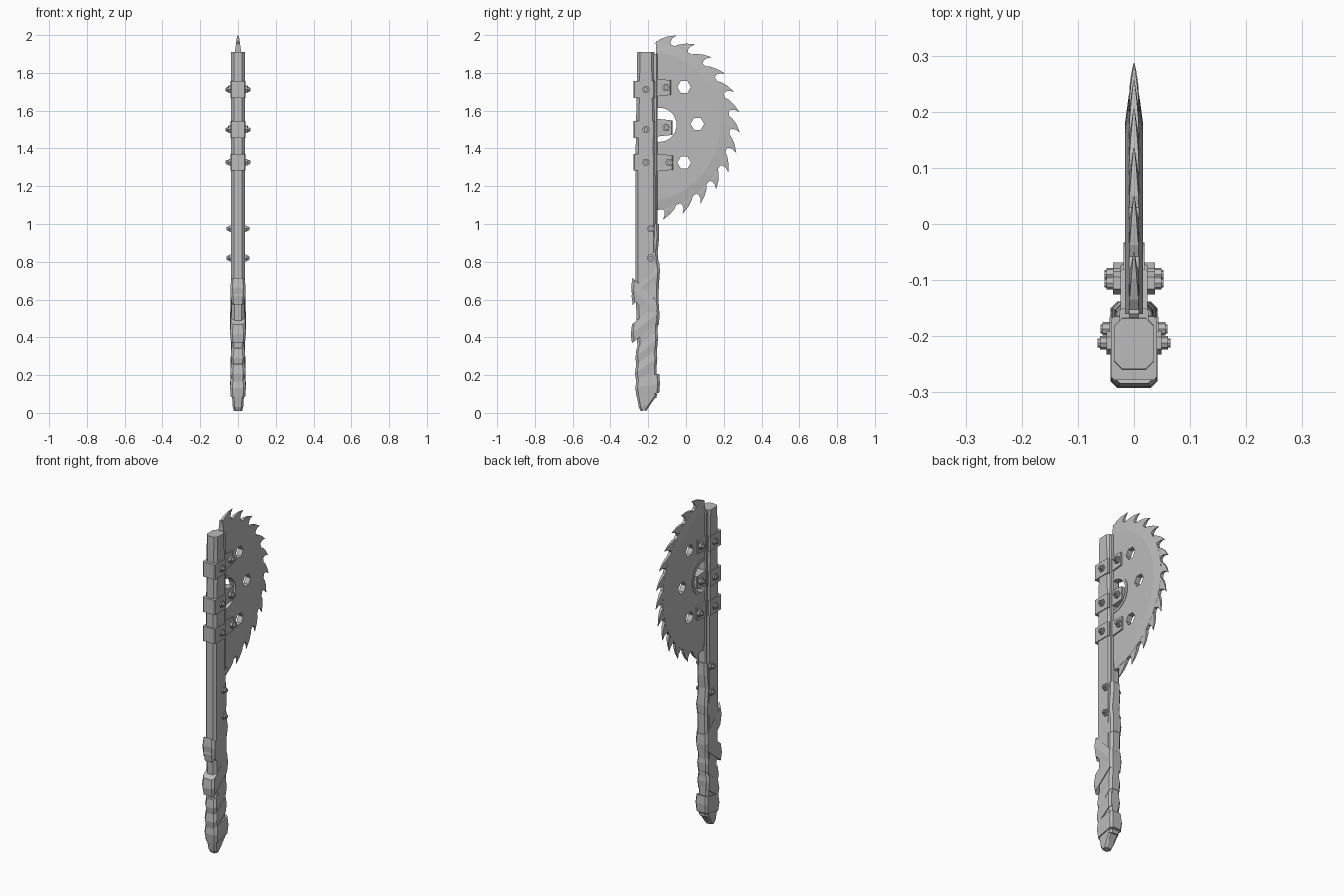
import bpy, bmesh
from math import sin, cos, acos, radians, pi
from mathutils import Matrix, Vector

cube = bpy.data.objects.get("Cube")
if cube:
    bpy.data.objects.remove(cube)

steel = bpy.data.materials.new("plain_grey")
steel.diffuse_color = (0.5, 0.5, 0.5, 1)
steel.use_nodes = True
steel.node_tree.nodes["Principled BSDF"].inputs["Base Color"].default_value = (0.5, 0.5, 0.5, 1)


def finish(name, bm):
    bmesh.ops.recalc_face_normals(bm, faces=bm.faces)
    mesh = bpy.data.meshes.new(name)
    bm.to_mesh(mesh)
    bm.free()
    mesh.materials.append(steel)
    ob = bpy.data.objects.new(name, mesh)
    bpy.context.collection.objects.link(ob)
    return ob


def loft(name, sections, c=0.015):
    """Chamfered shaft through sections (z, front y, back y, half width, slope)."""
    bm = bmesh.new()
    rings = []
    for z, y0, y1, w, slope in sections:
        mid = (y0 + y1) / 2
        pts = [(-w + c, y0), (w - c, y0), (w, y0 + c), (w, y1 - c),
               (w - c, y1), (-w + c, y1), (-w, y1 - c), (-w, y0 + c)]
        rings.append([bm.verts.new((x, y, z + slope * (y - mid))) for x, y in pts])
    for a, b in zip(rings, rings[1:]):
        for i in range(8):
            j = (i + 1) % 8
            bm.faces.new((a[i], a[j], b[j], b[i]))
    bm.faces.new(rings[0])
    bm.faces.new(rings[-1])
    return finish(name, bm)


def add_cylinder(bm, y, z, r, half, sides):
    turn = Matrix.Translation((0, y, z)) @ Matrix.Rotation(pi / 2, 4, 'Y')
    bmesh.ops.create_cone(bm, cap_ends=True, segments=sides, radius1=r, radius2=r,
                          depth=2 * half, matrix=turn)


def cylinder(name, y, z, r, half, sides):
    bm = bmesh.new()
    add_cylinder(bm, y, z, r, half, sides)
    return finish(name, bm)


def bolt(name, y, z, half):
    bm = bmesh.new()
    add_cylinder(bm, y, z, 0.021, half - 0.016, 6)
    add_cylinder(bm, y, z, 0.012, half - 0.004, 8)
    add_cylinder(bm, y, z, 0.008, half, 8)
    finish(name, bm)


def cut(ob, cutters):
    for c in cutters:
        m = ob.modifiers.new("cut", 'BOOLEAN')
        m.object = c
        m.operation = 'DIFFERENCE'
        m.solver = 'EXACT'
        c.hide_render = True
    bpy.context.view_layer.update()
    deps = bpy.context.evaluated_depsgraph_get()
    mesh = bpy.data.meshes.new_from_object(ob.evaluated_get(deps))
    ob.modifiers.clear()
    ob.data = mesh
    for c in cutters:
        bpy.data.objects.remove(c)


# Saw blade: flat core, thinning rim, straight cut along the pole
CY, CZ, EDGE = -0.22, 1.52, 0.06


def polar(r, a):
    return CY + r * cos(a), CZ + r * sin(a)


def arc(bm, r, x, n=40):
    lim = acos(EDGE / r)
    return [bm.verts.new((x, *polar(r, -lim + 2 * lim * i / n))) for i in range(n + 1)]


bm = bmesh.new()
inner = [arc(bm, 0.40, s * 0.016) for s in (1, -1)]
outer = [arc(bm, 0.452, s * 0.009) for s in (1, -1)]
for core, rim in zip(inner, outer):
    bm.faces.new(core)
    for i in range(len(core) - 1):
        bm.faces.new((core[i], core[i + 1], rim[i + 1], rim[i]))
for i in range(len(outer[0]) - 1):
    bm.faces.new((outer[0][i], outer[0][i + 1], outer[1][i + 1], outer[1][i]))
bm.faces.new((inner[0][0], inner[1][0], inner[1][-1], inner[0][-1]))
for k in (0, -1):
    bm.faces.new((inner[0][k], outer[0][k], outer[1][k], inner[1][k]))
blade = finish("saw_blade", bm)
holes = [(-0.01, 1.725), (0.06, 1.53), (-0.01, 1.325)]
cutters = [cylinder("hole_cutter", y, z, 0.036, 0.1, 6) for y, z in holes]
cutters.append(cylinder("arbor_cutter", -0.14, 1.525, 0.095, 0.1, 32))
cut(blade, cutters)

# Hooked teeth, each tapering to a sharp tip: (angle from tip, radius, half thickness)
TOOTH = [(12.5, 0.440, 0.009), (9, 0.467, 0.008), (5, 0.488, 0.005), (0, 0.508, 0.001),
         (1.8, 0.485, 0.005), (2.2, 0.465, 0.008), (0.8, 0.440, 0.009)]
bm = bmesh.new()
for k in range(13):
    tip = radians(70.5 - 12.46 * k)
    sides = []
    for s in (1, -1):
        sides.append([bm.verts.new((s * w, *polar(r, tip + radians(a)))) for a, r, w in TOOTH])
    for v in sides:
        for i, j in ((0, 6), (1, 5), (2, 4)):
            if i < 2:
                bm.faces.new((v[i], v[i + 1], v[j - 1], v[j]))
            else:
                bm.faces.new((v[2], v[3], v[4]))
    for i in range(7):
        j = (i + 1) % 7
        bm.faces.new((sides[0][i], sides[0][j], sides[1][j], sides[1][i]))
finish("saw_teeth", bm)

# Collar round the centre hole
collar = cylinder("centre_collar", -0.14, 1.525, 0.107, 0.019, 32)
cut(collar, [cylinder("collar_cutter", -0.14, 1.525, 0.09, 0.1, 32)])

# Pole with its rear strip
loft("pole", [(0.10, -0.25, -0.16, 0.03, 0), (0.7, -0.268, -0.155, 0.036, 0),
              (1.3, -0.268, -0.158, 0.036, 0), (1.91, -0.258, -0.168, 0.036, 0)])
loft("rear_strip", [(0.95, -0.18, -0.15, 0.026, 0), (1.9, -0.18, -0.15, 0.026, 0)], 0.006)

# Worn grip and pointed pommel
loft("grip", [(0.08, -0.255, -0.155, 0.03, 0), (0.3, -0.255, -0.155, 0.032, 0),
              (0.5, -0.258, -0.148, 0.033, 0), (0.75, -0.255, -0.142, 0.034, 0),
              (0.85, -0.25, -0.15, 0.035, 0), (0.93, -0.25, -0.142, 0.033, 0),
              (1.0, -0.24, -0.144, 0.03, 0)], 0.012)
loft("pommel", [(0.012, -0.24, -0.208, 0.022, 0.1), (0.04, -0.25, -0.185, 0.028, 0.3),
                (0.10, -0.262, -0.15, 0.032, 0)], 0.01)

# Slanted wrappings: (centre z, height, front y, back y, half width, slope)
WRAPS = [(0.685, 0.10, -0.288, -0.138, 0.038, 0.9), (0.59, 0.11, -0.29, -0.14, 0.041, -1.0),
         (0.475, 0.10, -0.292, -0.142, 0.042, 0.8), (0.345, 0.09, -0.268, -0.148, 0.038, 0.9),
         (0.25, 0.09, -0.27, -0.152, 0.04, 0.7), (0.145, 0.10, -0.268, -0.138, 0.042, 0.2)]
for i, (z, h, y0, y1, w, s) in enumerate(WRAPS):
    loft(f"wrap_{i + 1}", [(z - h / 2, y0 + 0.006, y1 - 0.004, w - 0.004, s), (z, y0, y1, w, s),
                           (z + h / 2, y0 + 0.006, y1 - 0.004, w - 0.004, s)], 0.012)

# Clamps: bracket round the pole, strap plates onto the blade, bolts
for i, (z, y_end, y_bolt, z_bolt) in enumerate([(1.712, -0.08, -0.105, 1.722),
                                                (1.50, -0.072, -0.105, 1.51),
                                                (1.327, -0.07, -0.09, 1.325)]):
    n = i + 1
    loft(f"clamp_{n}", [(z - 0.044, -0.278, -0.165, 0.041, 0),
                        (z + 0.044, -0.278, -0.165, 0.041, 0)], 0.006)
    loft(f"clamp_strap_{n}", [(z_bolt - 0.045, -0.20, y_end, 0.024, 0.1),
                              (z_bolt + 0.045, -0.20, y_end, 0.024, -0.1)], 0.004)
    bolt(f"pole_bolt_{n}", -0.212, z, 0.065)
    bolt(f"blade_bolt_{n}", y_bolt, z_bolt, 0.053)

# Bolts through the top of the grip
for n, z in enumerate((0.975, 0.82)):
    bolt(f"grip_bolt_{n + 1}", -0.187, z, 0.06)
